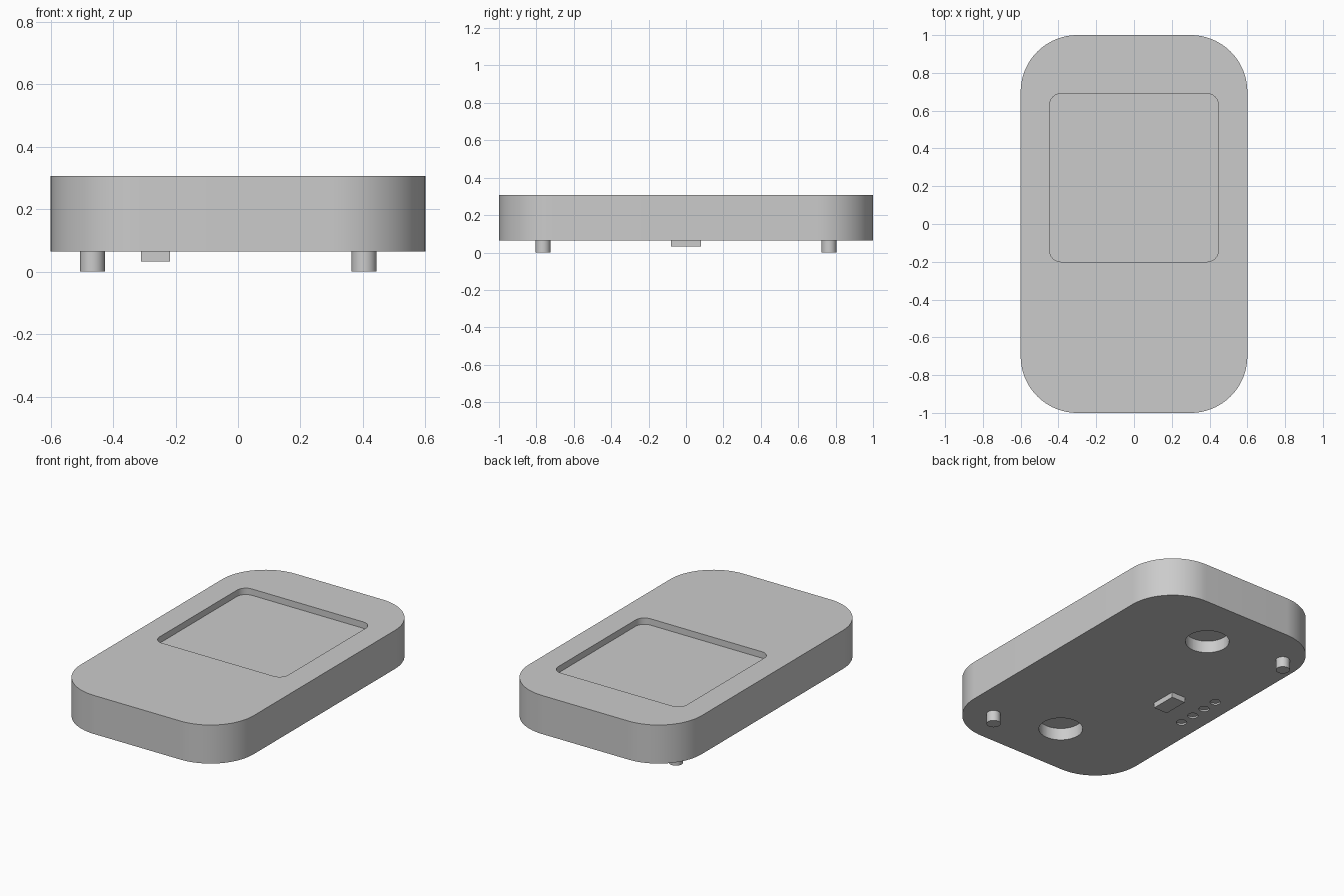
import bpy, bmesh, math

cube = bpy.data.objects.get("Cube")
if cube:
    bpy.data.objects.remove(cube, do_unlink=True)

grey = bpy.data.materials.new("plain grey")
grey.use_nodes = True
grey.diffuse_color = (0.6, 0.6, 0.6, 1)
grey.node_tree.nodes["Principled BSDF"].inputs["Base Color"].default_value = (0.6, 0.6, 0.6, 1)

BASE, TOP = 0.065, 0.307


def prism(name, x0, x1, y0, y1, z0, z1, radius=0.0, steps=16):
    """Upright block with rounded vertical corners."""
    if radius:
        pts = []
        corners = [(x1, y1), (x0, y1), (x0, y0), (x1, y0)]
        signs = [(-1, -1), (1, -1), (1, 1), (-1, 1)]
        for q, ((cx, cy), (sx, sy)) in enumerate(zip(corners, signs)):
            for i in range(steps + 1):
                a = math.pi / 2 * (q + i / steps)
                pts.append((cx + radius * (sx + math.cos(a)),
                            cy + radius * (sy + math.sin(a)), z0))
    else:
        pts = [(x0, y0, z0), (x1, y0, z0), (x1, y1, z0), (x0, y1, z0)]
    bm = bmesh.new()
    verts = [bm.verts.new(p) for p in pts]
    bmesh.ops.remove_doubles(bm, verts=verts, dist=1e-5)
    face = bm.faces.new(bm.verts[:])
    ext = bmesh.ops.extrude_face_region(bm, geom=[face])
    moved = [v for v in ext["geom"] if isinstance(v, bmesh.types.BMVert)]
    bmesh.ops.translate(bm, verts=moved, vec=(0, 0, z1 - z0))
    bmesh.ops.recalc_face_normals(bm, faces=bm.faces)
    mesh = bpy.data.meshes.new(name)
    bm.to_mesh(mesh)
    bm.free()
    mesh.materials.append(grey)
    obj = bpy.data.objects.new(name, mesh)
    bpy.context.collection.objects.link(obj)
    return obj


def cylinder(name, x, y, r, z0, z1, steps=12):
    return prism(name, x - r, x + r, y - r, y + r, z0, z1, r * 0.9999, steps)


def activate(obj):
    bpy.ops.object.select_all(action="DESELECT")
    obj.select_set(True)
    bpy.context.view_layer.objects.active = obj


def cut(target, cutter):
    cutter.hide_render = True
    mod = target.modifiers.new("cut", "BOOLEAN")
    mod.operation = "DIFFERENCE"
    mod.solver = "EXACT"
    mod.object = cutter
    activate(target)
    bpy.ops.object.modifier_apply(modifier=mod.name)
    bpy.data.objects.remove(cutter, do_unlink=True)


# Main case
case = prism("case", -0.6, 0.6, -1, 1, BASE, TOP, 0.3, 24)

# Screen recess in the top
cut(case, prism("screen_cutter", -0.447, 0.447, -0.2, 0.69, TOP - 0.04, TOP + 0.1, 0.06, 8))

# Two round pockets underneath
for y in (-0.65, 0.65):
    cut(case, cylinder("pocket_cutter", 0, y, 0.125, BASE - 0.1, BASE + 0.075))

# Row of four shallow dimples underneath
for i in range(4):
    cut(case, cylinder("dimple_cutter", -0.48, -0.15 + 0.1 * i, 0.03, BASE - 0.1, BASE + 0.01, 6))

# Locating pegs and connector block underneath
parts = [
    case,
    cylinder("front_peg", 0.404, -0.765, 0.04, 0, BASE + 0.005),
    cylinder("rear_peg", -0.466, 0.765, 0.04, 0, BASE + 0.005),
    prism("connector_block", -0.311, -0.217, -0.08, 0.08, 0.032, BASE + 0.005),
]
for part in parts:
    activate(part)
    bpy.ops.object.shade_smooth_by_angle(angle=math.radians(30))
